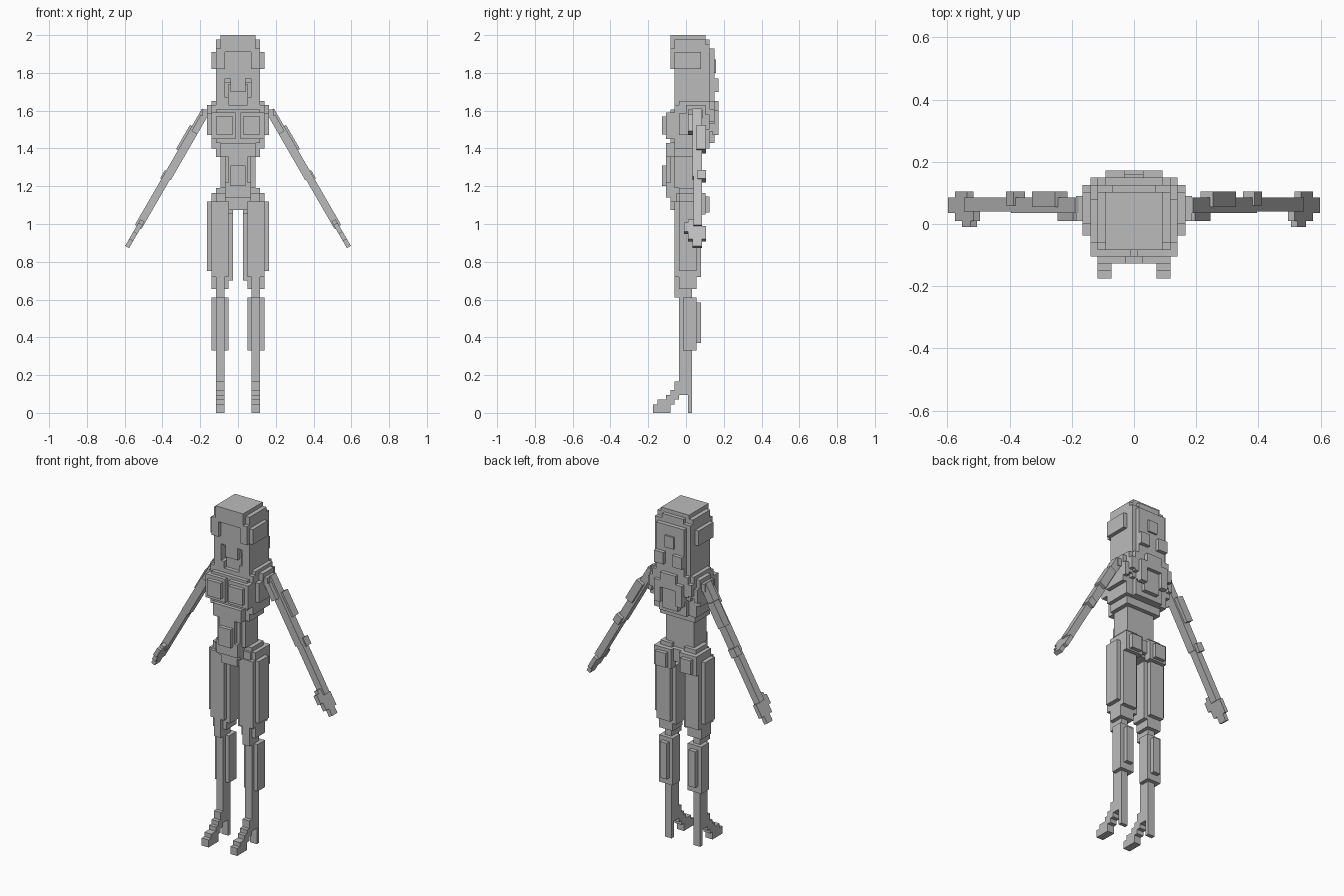
import bpy, bmesh, math
from mathutils import Matrix, Vector

grey = bpy.data.materials.new("plain grey")
grey.diffuse_color = (0.5, 0.5, 0.5, 1)


def blocks(name, boxes, mirror=True, frame=Matrix.Identity(4)):
    """Join boxes (x0, x1, y0, y1, z0, z1) into one object, repeated at -x."""
    bm = bmesh.new()
    for x0, x1, y0, y1, z0, z1 in boxes:
        mid = Vector((x0 + x1, y0 + y1, z0 + z1)) / 2
        size = Matrix.Diagonal((x1 - x0, y1 - y0, z1 - z0, 1))
        bmesh.ops.create_cube(bm, size=1, matrix=frame @ Matrix.Translation(mid) @ size)
    if mirror:
        copy = bmesh.ops.duplicate(bm, geom=bm.verts[:] + bm.edges[:] + bm.faces[:])["geom"]
        for v in copy:
            if isinstance(v, bmesh.types.BMVert):
                v.co.x *= -1
        bmesh.ops.reverse_faces(bm, faces=[f for f in copy if isinstance(f, bmesh.types.BMFace)])
    mesh = bpy.data.meshes.new(name)
    bm.to_mesh(mesh)
    bm.free()
    mesh.materials.append(grey)
    bpy.context.collection.objects.link(bpy.data.objects.new(name, mesh))


def centred(name, boxes):
    """Boxes (half width, y0, y1, z0, z1) across the middle."""
    blocks(name, [(-b[0], b[0]) + b[1:] for b in boxes], mirror=False)


# High-heeled feet, stepping up from toe to ankle
blocks("feet", [
    (.072, .117, -.175, -.15, 0, .045),
    (.072, .117, -.15, -.105, 0, .07),
    (.072, .117, -.105, -.083, 0, .095),
    (.072, .117, -.083, -.06, .045, .12),
    (.072, .117, -.06, -.037, .07, .165),
    (.072, .117, .01, .033, 0, .12),
])

# Shins, calves and knees
blocks("lower_legs", [
    (.072, .117, -.037, .033, .095, .72),
    (.05, .14, -.015, .055, .33, .61),
    (.072, .117, .03, .08, .37, .585),
])
blocks("knees", [
    (.072, .117, -.06, .033, .61, .72),
    (.05, .14, -.037, .055, .655, .72),
])

# Thighs with chamfered corners
blocks("thighs", [
    (.026, .14, -.037, .055, .70, 1.055),
    (.05, .165, -.037, .055, .75, 1.12),
    (.05, .14, -.06, .08, .72, 1.12),
])

# Hips and buttocks
blocks("hips", [
    (.0, .117, -.05, .08, 1.09, 1.165),
    (.05, .14, -.037, .08, 1.10, 1.165),
    (.04, .117, -.037, .075, 1.14, 1.19),
    (.026, .14, .06, .103, 1.05, 1.165),
    (.048, .117, .09, .125, 1.06, 1.145),
])

# Waist and belly
centred("waist", [
    (.05, -.083, .055, 1.075, 1.22),
    (.07, -.083, .055, 1.12, 1.38),
    (.092, -.06, .055, 1.19, 1.38),
    (.07, -.105, .0, 1.14, 1.22),
    (.05, -.105, .0, 1.14, 1.43),
    (.04, -.127, .0, 1.2, 1.31),
])

# Ribs, chest and shoulders, widening upward
centred("chest", [
    (.117, -.06, .08, 1.355, 1.47),
    (.092, -.105, .08, 1.355, 1.43),
    (.14, -.06, .103, 1.40, 1.63),
    (.165, -.037, .103, 1.47, 1.585),
    (.092, -.06, .125, 1.40, 1.55),
    (.117, -.083, .08, 1.43, 1.605),
])
blocks("bust", [
    (.012, .14, -.105, -.03, 1.45, 1.59),
    (.026, .117, -.127, -.05, 1.475, 1.57),
])
blocks("shoulders", [
    (.10, .165, .0, .103, 1.56, 1.63),
    (.14, .187, .01, .09, 1.56, 1.605),
])

# Neck and face
centred("neck", [(.05, -.037, .06, 1.58, 1.74), (.092, -.05, .06, 1.58, 1.625)])
centred("face", [
    (.092, -.037, .06, 1.75, 1.95),
    (.07, -.06, .0, 1.77, 1.92),
    (.04, -.06, .0, 1.70, 1.79),
])

# Hair: cap, fringe, side locks and long back
centred("hair_cap", [
    (.092, -.083, .103, 1.91, 2.0),
    (.117, -.06, .103, 1.85, 1.977),
    (.07, -.06, .125, 1.93, 1.977),
])
blocks("side_hair", [
    (.07, .117, -.06, .103, 1.64, 1.93),
    (.07, .14, -.06, .08, 1.82, 1.91),
    (.07, .117, -.083, .0, 1.82, 1.93),
    (.05, .117, -.06, .08, 1.60, 1.67),
    (.10, .14, -.037, .103, 1.605, 1.65),
])
centred("back_hair", [
    (.117, .04, .125, 1.5, 1.95),
    (.092, .10, .15, 1.49, 1.93),
    (.14, .08, .125, 1.52, 1.65),
    (.117, .10, .15, 1.53, 1.65),
    (.05, .10, .15, 1.43, 1.52),
])
blocks("hair_locks", [
    (.03, .092, .14, .172, 1.70, 1.77),
    (.0, .05, .14, .172, 1.56, 1.65),
    (.05, .092, .14, .172, 1.47, 1.6),
    (.117, .14, .08, .15, 1.54, 1.61),
    (.14, .165, .08, .125, 1.5, 1.58),
    (.0, .03, .14, .16, 1.80, 1.87),
])

# Arms hang 30 degrees outward; local x points outward, local -z down the arm
arm = Matrix.Translation((.176, 0, 1.59)) @ Matrix.Rotation(math.radians(-30), 4, "Y")
blocks("upper_arms", [
    (-.023, .023, .035, .085, -.40, .012),
    (-.012, .035, .055, .105, -.243, -.096),
    (-.023, .012, .01, .06, -.12, -.02),
], frame=arm)
blocks("forearms", [
    (-.018, .023, .04, .085, -.70, -.38),
    (-.012, .03, .06, .105, -.42, -.37),
], frame=arm)
blocks("hands", [
    (-.012, .012, .01, .085, -.78, -.66),
    (-.012, .012, .035, .085, -.822, -.77),
    (-.012, .012, -.01, .02, -.735, -.68),
    (-.012, .012, .08, .105, -.78, -.70),
], frame=arm)
